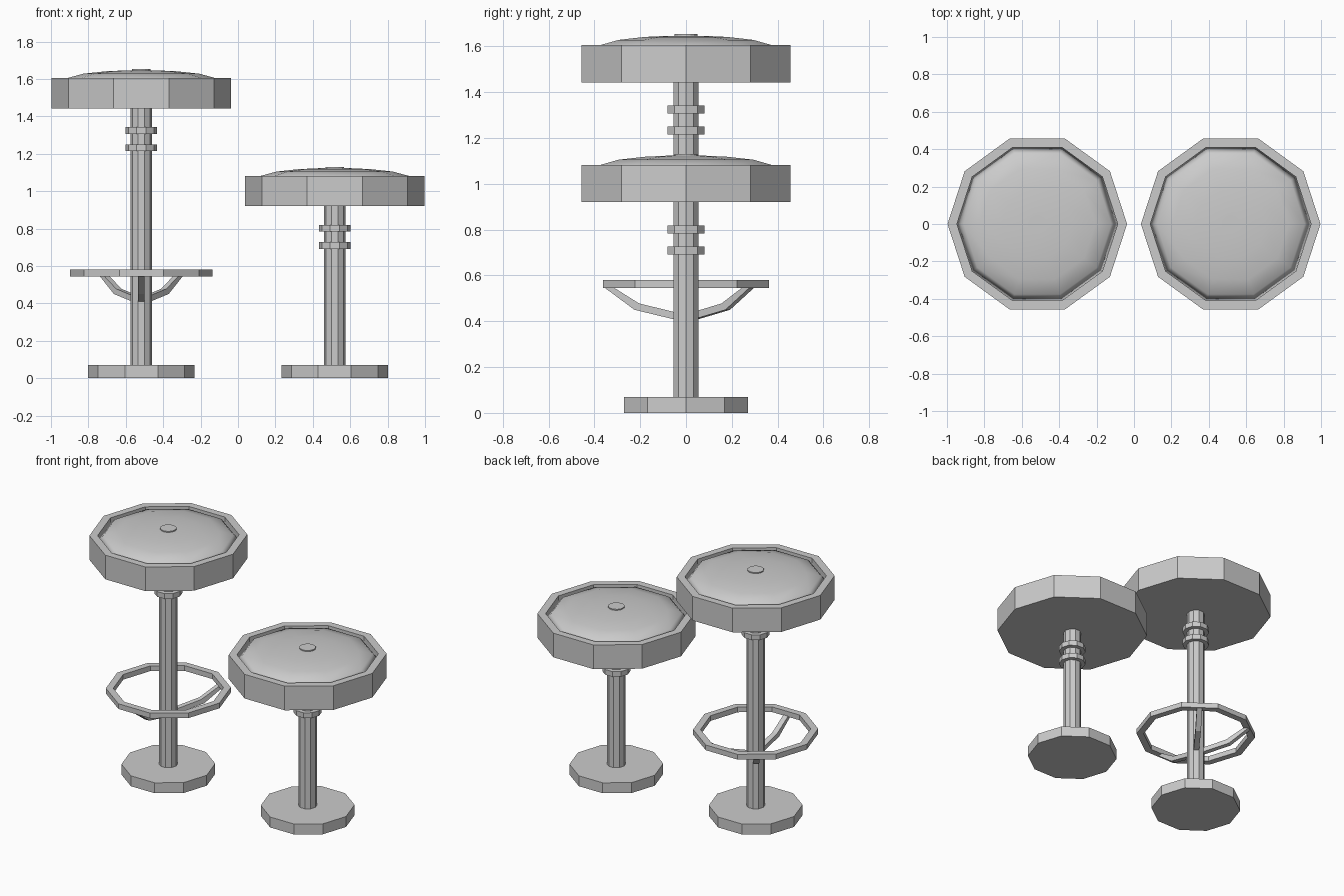
import bpy, math

if "Cube" in bpy.data.objects:
    bpy.data.objects.remove(bpy.data.objects["Cube"])

SIDES = 10


def make_mesh(name, verts, faces, smooth=False):
    me = bpy.data.meshes.new(name)
    me.from_pydata(verts, [], faces)
    me.update()
    ob = bpy.data.objects.new(name, me)
    bpy.context.collection.objects.link(ob)
    if smooth:
        for p in me.polygons:
            p.use_smooth = True
    return ob


def lathe(name, profile, x, sides=SIDES, closed=False, smooth=False):
    """Spin an (r, z) profile, listed bottom to top on the outside, about z at x."""
    n = len(profile)
    verts, faces = [], []
    for i in range(sides):
        a = 2 * math.pi * i / sides
        verts += [(x + r * math.cos(a), r * math.sin(a), z) for r, z in profile]
    for i in range(sides):
        j = (i + 1) % sides
        for k in range(n if closed else n - 1):
            m = (k + 1) % n
            faces.append((i * n + k, j * n + k, j * n + m, i * n + m))
    if not closed:
        faces.append([i * n for i in reversed(range(sides))])
        faces.append([i * n + n - 1 for i in range(sides)])
    return make_mesh(name, verts, faces, smooth)


def disc(name, r, z0, z1, x, sides=SIDES):
    return lathe(name, [(r, z0), (r, z1)], x, sides)


def strut(name, profile, width, x, angle):
    """Extrude a flat (r, z) outline sideways and point it outward at angle."""
    n = len(profile)
    c, s = math.cos(angle), math.sin(angle)
    verts = [(x + r * c - w * s, r * s + w * c, z)
             for w in (-width / 2, width / 2) for r, z in profile]
    faces = [list(range(n)), list(reversed(range(n, 2 * n)))]
    faces += [(k, k + n, (k + 1) % n + n, (k + 1) % n) for k in range(n)]
    return make_mesh(name, verts, faces)


def stool(label, x, h):
    """h is the height of the underside of the seat."""
    disc(label + "_base", 0.285, 0, 0.07, x)
    disc(label + "_column", 0.057, 0.07, h, x)
    # two collars under the seat
    disc(label + "_lower_collar", 0.085, h - 0.228, h - 0.193, x)
    disc(label + "_upper_collar", 0.085, h - 0.136, h - 0.101, x)
    # seat pan with a raised rim
    lathe(label + "_seat_rim", [(0.48, h), (0.48, h + 0.162),
                                (0.43, h + 0.162), (0.43, h + 0.125)], x)
    # domed cushion and centre button
    lathe(label + "_cushion", [(0.43, h + 0.128), (0.395, h + 0.162), (0.31, h + 0.185),
                               (0.19, h + 0.198), (0.08, h + 0.203), (0.03, h + 0.203)],
          x, smooth=True)
    disc(label + "_button", 0.05, h + 0.185, h + 0.21, x, 16)


stool("tall_stool", -0.517, 1.443)
stool("short_stool", 0.517, 0.92)

# footrest ring and its three bent struts on the tall stool
lathe("footrest_ring", [(0.38, 0.545), (0.38, 0.58), (0.335, 0.58), (0.335, 0.545)],
      -0.517, closed=True)
bent = [(0.03, 0.403), (0.225, 0.45), (0.36, 0.55), (0.32, 0.55), (0.205, 0.478), (0.03, 0.435)]
for i, deg in enumerate((54, 126, 270)):
    strut("footrest_strut_%d" % (i + 1), bent, 0.035, -0.517, math.radians(deg))
